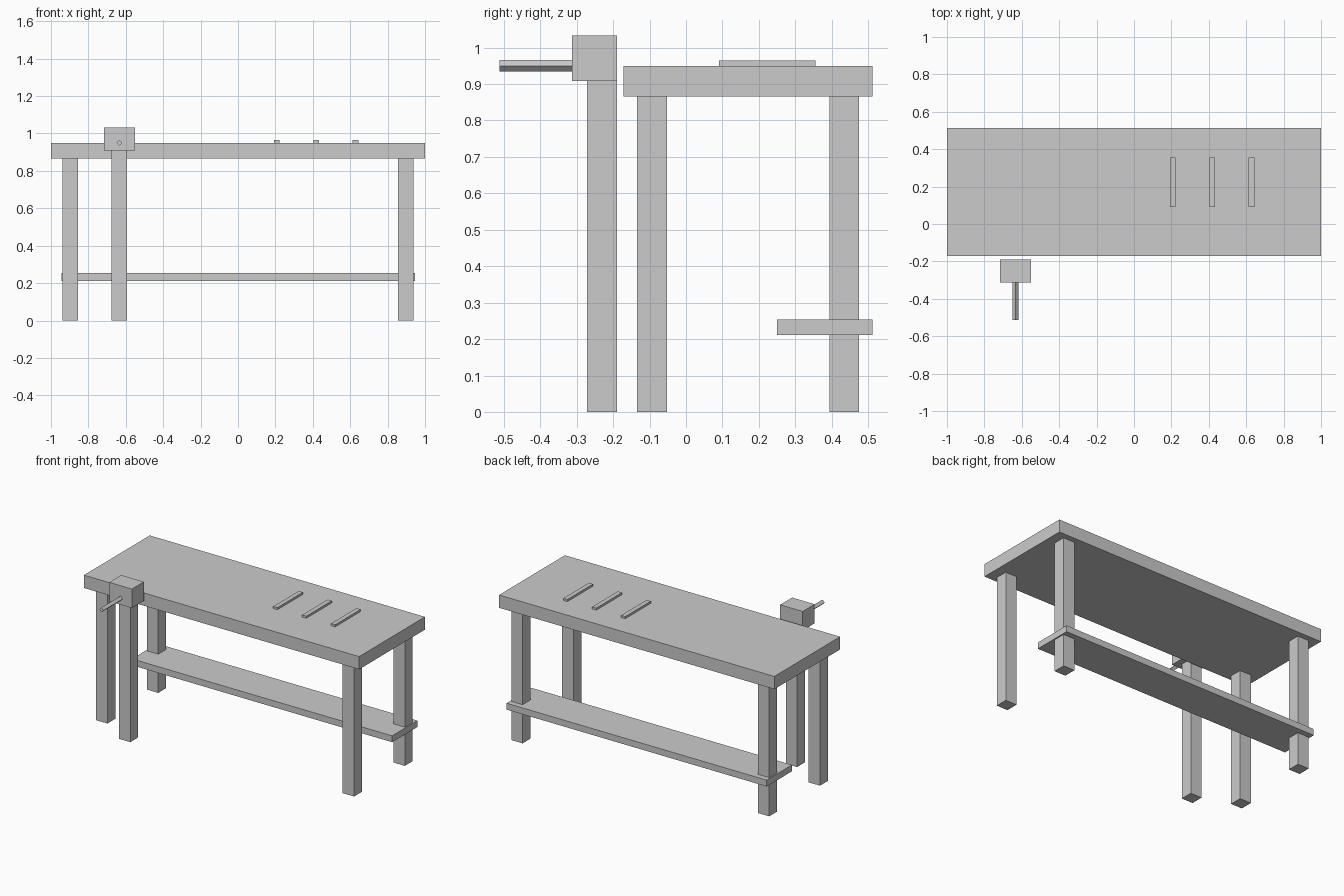
import bpy
import math

cube = bpy.data.objects.get("Cube")
if cube:
    bpy.data.objects.remove(cube, do_unlink=True)

grey = bpy.data.materials.new("plain grey")
grey.use_nodes = True
GREY = (0.6, 0.6, 0.6, 1)
grey.diffuse_color = GREY
grey.node_tree.nodes["Principled BSDF"].inputs["Base Color"].default_value = GREY


def box(name, x, y, z):
    """Box spanning the given (low, high) ranges."""
    spans = (x, y, z)
    bpy.ops.mesh.primitive_cube_add(size=1, location=[(a + b) / 2 for a, b in spans])
    obj = bpy.context.object
    obj.name = name
    obj.scale = [b - a for a, b in spans]
    bpy.ops.object.transform_apply(location=False, rotation=False, scale=True)
    obj.data.materials.append(grey)
    return obj


# Bench top and rear shelf
TOP_LOW, TOP_HIGH = 0.866, 0.95
box("bench_top", (-1, 1), (-0.171, 0.512), (TOP_LOW, TOP_HIGH))
box("lower_shelf", (-0.945, 0.945), (0.25, 0.512), (0.212, 0.254))

# Four square legs
LEG = 0.082
for side, x in (("right", -0.896), ("left", 0.896)):
    for end, y in (("front", -0.093), ("back", 0.434)):
        box(f"{end}_{side}_leg", (x - LEG / 2, x + LEG / 2),
            (y - LEG / 2, y + LEG / 2), (0, TOP_LOW))

# Vise: post, jaw block and four-sided handle bar
VISE_X, VISE_BACK, JAW_LOW = -0.634, -0.189, 0.908
box("vise_post", (VISE_X - LEG / 2, VISE_X + LEG / 2),
    (VISE_BACK - LEG, VISE_BACK), (0, JAW_LOW))
box("vise_jaw", (VISE_X - LEG, VISE_X + LEG), (-0.313, VISE_BACK), (JAW_LOW, 1.033))
bpy.ops.mesh.primitive_cylinder_add(
    vertices=4, radius=0.0155, depth=0.2, location=(VISE_X, -0.412, TOP_HIGH),
    rotation=(math.pi / 2, 0, 0))
handle = bpy.context.object
handle.name = "vise_handle"
handle.data.materials.append(grey)

# Three tool strips lying on the top
for i in range(3):
    x = 0.208 + i * 0.21
    box(f"tool_strip_{i + 1}", (x - 0.015, x + 0.015), (0.09, 0.355), (TOP_HIGH, 0.964))
